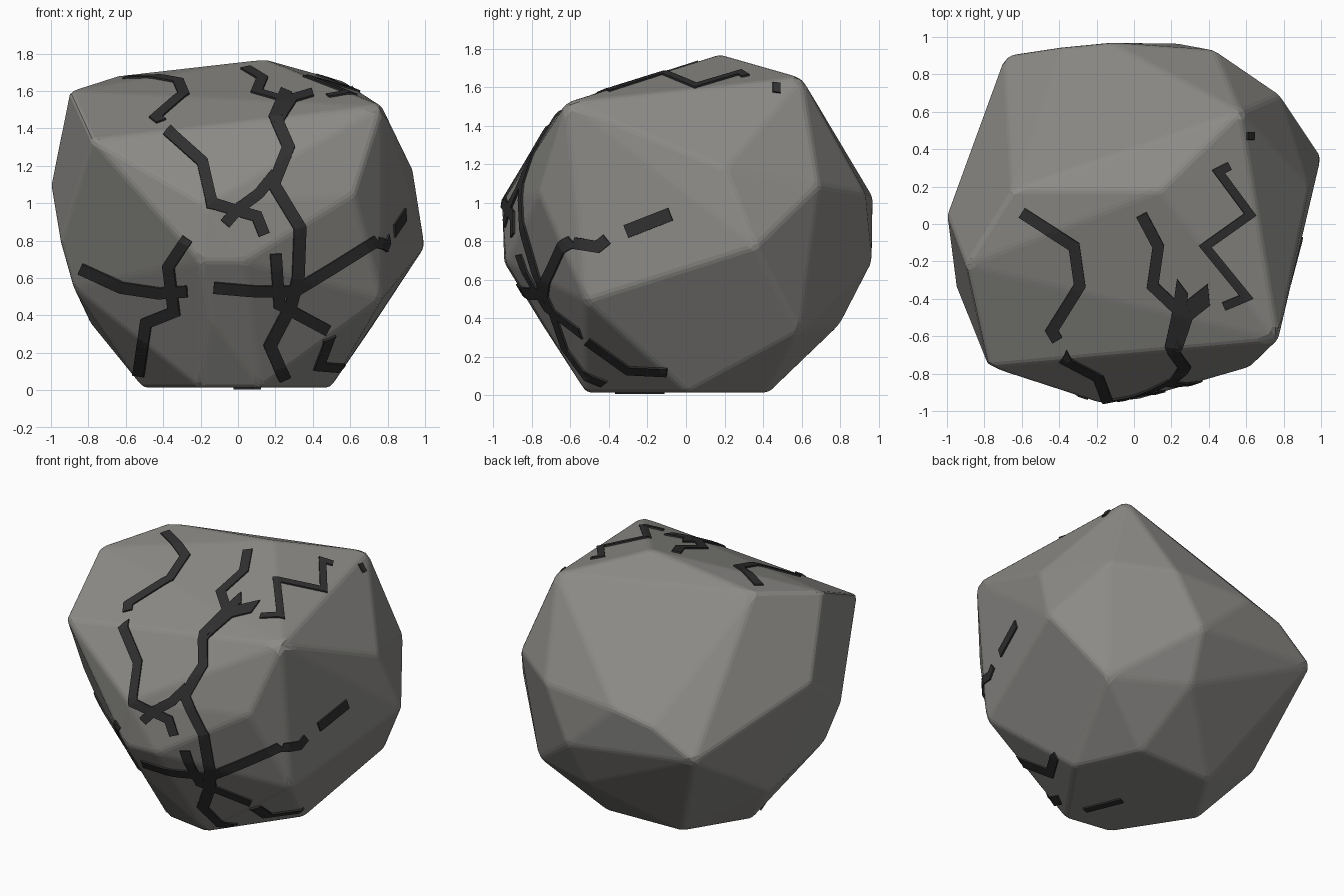
import bpy, bmesh
from mathutils import Vector
from mathutils.bvhtree import BVHTree

if "Cube" in bpy.data.objects:
    bpy.data.objects.remove(bpy.data.objects["Cube"])


def material(name, rgb):
    m = bpy.data.materials.new(name)
    m.diffuse_color = (*rgb, 1)
    m.use_nodes = True
    m.node_tree.nodes["Principled BSDF"].inputs["Base Color"].default_value = m.diffuse_color
    return m


def add_object(name, bm, mat):
    me = bpy.data.meshes.new(name)
    bm.to_mesh(me)
    ob = bpy.data.objects.new(name, me)
    bpy.context.collection.objects.link(ob)
    me.materials.append(mat)
    return ob


stone = material("stone", (0.26, 0.255, 0.24))
dark = material("crack_dark", (0.03, 0.03, 0.03))

# Boulder: convex hull around its corner points
corners = [
    # crown
    (.14, .18, 1.77), (-.65, .18, 1.68), (-.90, -.22, 1.6), (.57, .60, 1.65),
    (.77, -.62, 1.52), (-.78, -.76, 1.34),
    # front
    (-.18, -.955, 1.0), (-.2, -.945, .69), (.03, -.935, .69), (.62, -.765, 1.05),
    (-.14, -.75, .37),
    # right and back
    (.77, -.52, .49), (.935, .2, 1.18), (1.0, .36, .77), (.78, .69, 1.09),
    (.71, .59, .33), (.43, .93, 1.05), (.24, .965, .69), (.2, .8, .37),
    (-.13, .97, 1.03), (-.4, .945, .97), (-.69, .90, .79),
    # left
    (-1.0, .05, 1.1), (-.95, -.34, .8), (-.88, -.27, .55), (-.79, .22, .36),
    # base
    (.12, -.52, .015), (-.2, -.47, .015), (-.51, .01, .015), (-.26, .41, .015),
    (.30, .43, .015), (.495, .01, .015)]
rock = bmesh.new()
for c in corners:
    rock.verts.new(c)
hull = bmesh.ops.convex_hull(rock, input=rock.verts[:])
loose = [v for v in rock.verts if not v.link_faces]
bmesh.ops.delete(rock, geom=loose, context='VERTS')
bmesh.ops.recalc_face_normals(rock, faces=rock.faces[:])
tree = BVHTree.FromBMesh(rock)
bmesh.ops.dissolve_limit(rock, angle_limit=0.07, verts=rock.verts[:], edges=rock.edges[:])
boulder = add_object("boulder", rock, stone)
bev = boulder.modifiers.new("soft_edges", 'BEVEL')
bev.width = 0.02
bev.segments = 2
bev.limit_method = 'NONE'

# Projection of 2D crack paths: plane -> 3D start point and ray direction
VIEWS = {
    "front": (lambda a, b: Vector((a, -3, b)), Vector((0, 1, 0))),
    "top": (lambda a, b: Vector((a, b, 4)), Vector((0, 0, -1))),
    "right": (lambda a, b: Vector((3, a, b)), Vector((-1, 0, 0))),
    "base": (lambda a, b: Vector((a, b, -3)), Vector((0, 0, 1)))}


def crack(name, view, path, width=.06):
    start, ray = VIEWS[view]
    pts = [Vector(p) for p in path]
    dirs = [(q - p).normalized() for p, q in zip(pts, pts[1:])]
    sides = []
    # mitred offset at every bend
    for i in range(len(pts)):
        d0, d1 = dirs[max(i - 1, 0)], dirs[min(i, len(dirs) - 1)]
        n0, n1 = Vector((-d0.y, d0.x)), Vector((-d1.y, d1.x))
        n = (n0 + n1).normalized()
        sides.append(n * (width / 2) / max(n.dot(n1), .5))
    rows = []
    for i in range(len(dirs)):
        k = max(2, int((pts[i + 1] - pts[i]).length / .03))
        for j in range(k + (i == len(dirs) - 1)):
            t = j / k
            p, s = pts[i].lerp(pts[i + 1], t), sides[i].lerp(sides[i + 1], t)
            rows.append((p + s, p, p - s))
    bm = bmesh.new()
    prev = None
    for row in rows:
        cur = []
        for p in row:
            o = start(p.x, p.y)
            loc, nor, _, _ = tree.ray_cast(o, ray)
            if loc is None:
                loc, nor, _, _ = tree.find_nearest(o + ray * 2.2)
            cur.append(bm.verts.new(loc + nor * .010))
        if prev:
            for a in (0, 1):
                bm.faces.new((prev[a], prev[a + 1], cur[a + 1], cur[a]))
        prev = cur
    bmesh.ops.recalc_face_normals(bm, faces=bm.faces[:])
    f = bm.faces[0]
    if f.normal.dot(ray) > 0:
        bmesh.ops.reverse_faces(bm, faces=bm.faces[:])
    ob = add_object(name, bm, dark)
    sol = ob.modifiers.new("thickness", 'SOLIDIFY')
    sol.thickness = .02
    sol.offset = -1


# Cracks over the crown and front
crack("crack_left_top", "top", [(-.6, .06), (-.32, -.12), (-.29, -.33), (-.44, -.57), (-.41, -.62)])
crack("crack_left_front", "front", [(-.38, 1.39), (-.19, 1.22), (-.14, 1.0), (.1, .93), (.14, .83)])
crack("crack_left_branch", "front", [(-.07, .89), (0, .97), (.11, 1.05), (.2, 1.16)])
crack("crack_main_top", "top", [(.04, .05), (.13, -.12), (.1, -.33), (.28, -.5), (.24, -.58)])
crack("crack_main_front", "front", [(.26, 1.6), (.2, 1.46), (.27, 1.3), (.19, 1.1), (.33, .87),
                                    (.32, .6), (.28, .45), (.17, .24), (.25, .06)], .065)
crack("crack_main_branch", "front", [(.4, 1.59), (.3, 1.56), (.21, 1.42)], .04)
crack("crack_right_top", "top", [(.51, .31), (.45, .28), (.62, .05), (.38, -.12), (.6, -.39), (.48, -.44)], .045)
crack("crack_chip", "top", [(.62, .45), (.62, .49)], .035)

# Cracks around the lower half
crack("crack_band", "front", [(-.13, .55), (.1, .53), (.3, .53), (.5, .65), (.74, .8)])
crack("crack_band_side", "right", [(-.58, .79), (-.46, .77), (-.41, .81)])
crack("crack_band_end", "right", [(-.31, .85), (-.08, .94)], .07)
crack("crack_low_left", "front", [(-.84, .65), (-.62, .55), (-.42, .52), (-.27, .53)])
crack("crack_low_left_drop", "front", [(-.27, .81), (-.37, .66), (-.34, .42), (-.49, .36), (-.53, .08)])
crack("crack_low_cross", "front", [(.2, .73), (.22, .46), (.48, .32)])
crack("crack_low_right", "right", [(-.51, .28), (-.3, .13), (-.1, .12)], .04)
crack("crack_base", "base", [(.1, -.36), (0, -.12)], .05)
